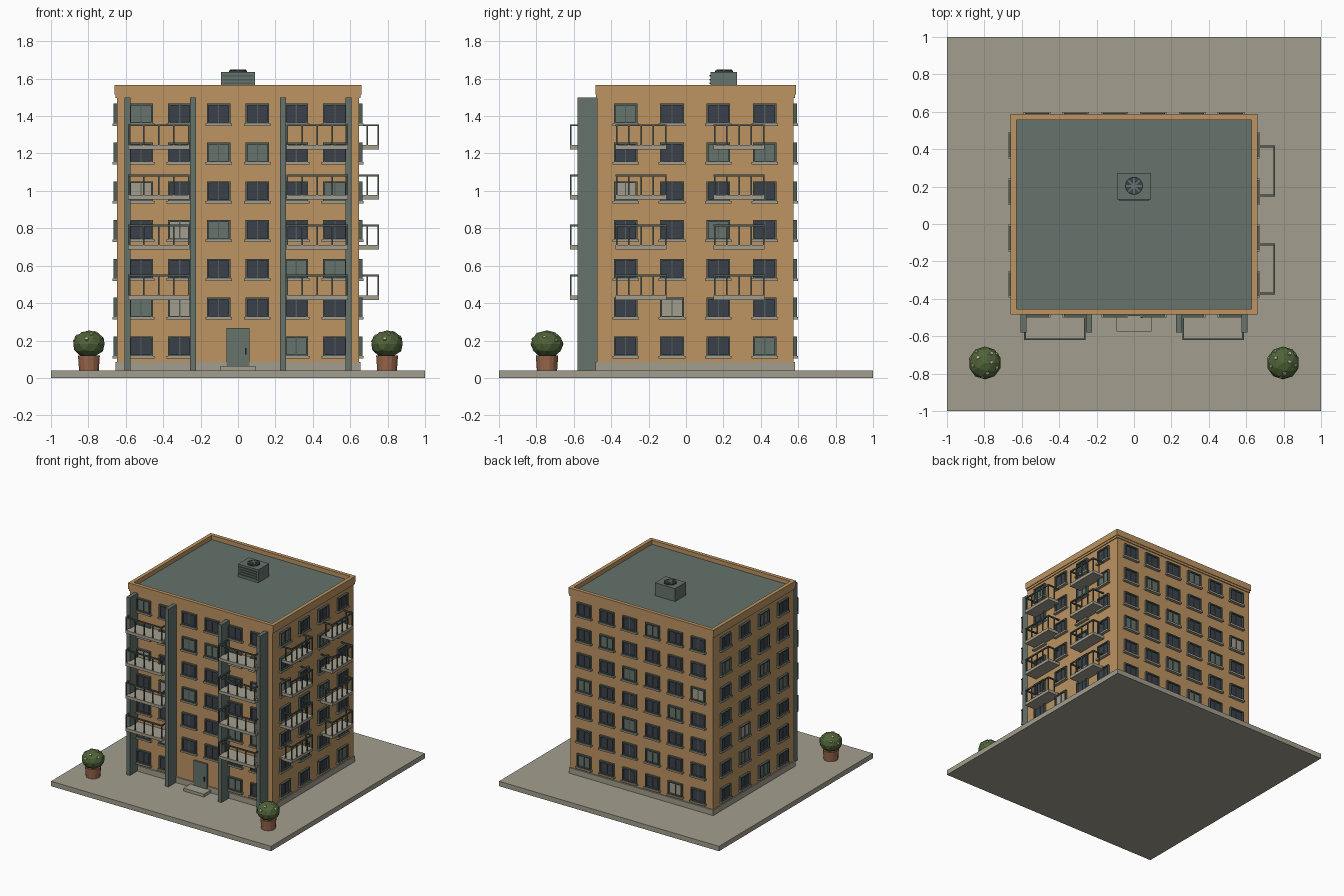
import bpy, bmesh, math, random
from mathutils import Matrix, Vector

if "Cube" in bpy.data.objects:
    bpy.data.objects.remove(bpy.data.objects["Cube"])

random.seed(4)


def mat(name, hexcol):
    """Flat material from an sRGB hex colour, stored as linear values."""
    c = [int(hexcol[i:i + 2], 16) / 255 for i in (0, 2, 4)]
    lin = [x / 12.92 if x <= 0.04045 else ((x + 0.055) / 1.055) ** 2.4 for x in c]
    m = bpy.data.materials.new(name)
    m.diffuse_color = (*lin, 1)
    m.use_nodes = True
    m.node_tree.nodes["Principled BSDF"].inputs["Base Color"].default_value = m.diffuse_color
    return m


WALL = mat("ochre wall", "BD9462")
STONE = mat("concrete", "A39E8E")
SLATE = mat("slate green", "65736B")
FRAME = mat("dark frame", "525E58")
GLASS = mat("dark glass", "3B404B")
CLAY = mat("terracotta", "9A664A")
LEAF = mat("leaf green", "4F6338")
BLOSSOM = mat("pale blossom", "B9B8A6")


class Part:
    """Collects boxes and solids of one colour into one object."""

    def __init__(self, name, material):
        self.name, self.material, self.bm = name, material, bmesh.new()

    def box(self, x0, x1, y0, y1, z0, z1, M=Matrix()):
        T = Matrix.Translation(((x0 + x1) / 2, (y0 + y1) / 2, (z0 + z1) / 2))
        S = Matrix.Diagonal((x1 - x0, y1 - y0, z1 - z0, 1))
        bmesh.ops.create_cube(self.bm, size=1, matrix=M @ T @ S)

    def cyl(self, r0, r1, depth, M, n=16):
        bmesh.ops.create_cone(self.bm, cap_ends=True, segments=n, radius1=r0,
                              radius2=r1, depth=depth, matrix=M)

    def done(self):
        me = bpy.data.meshes.new(self.name)
        self.bm.to_mesh(me)
        self.bm.free()
        me.materials.append(self.material)
        ob = bpy.data.objects.new(self.name, me)
        bpy.context.collection.objects.link(ob)
        return ob


def block(name, material, *dims):
    p = Part(name, material)
    p.box(*dims)
    return p.done()


# Main masses
W, Y0, Y1 = 0.647, -0.477, 0.575
YC = (Y0 + Y1) / 2
block("ground_slab", STONE, -1, 1, -1, 1, 0, 0.04)
block("main_block", WALL, -W, W, Y0, Y1, 0.04, 1.515)
block("plinth", STONE, -W - 0.008, W + 0.008, Y0 - 0.008, Y1 + 0.008, 0.04, 0.086)
block("roof_deck", SLATE, -0.64, 0.64, Y0 + 0.01, Y1 - 0.01, 1.51, 1.53)

# Parapet ring with a slimmer band below
p = Part("parapet", WALL)
for e, z0, z1 in ((0.012, 1.515, 1.565), (0.007, 1.497, 1.515)):
    x, a, b, t = W + e, Y0 - e + 0.004, Y1 + e, 0.03
    p.box(-x, x, a, a + t, z0, z1)
    p.box(-x, x, b - t, b, z0, z1)
    for s in (-1, 1):
        p.box(*sorted((s * x, s * (x - t))), a + t, b - t, z0, z1)
p.done()


# Wall frames: local x runs along the wall, local -y points outward
def wall(angle, x, y):
    return Matrix.Translation((x, y, 0)) @ Matrix.Rotation(math.radians(angle), 4, 'Z')


FRONT, RIGHT = wall(0, 0, Y0), wall(90, W, YC)
BACK, LEFT = wall(180, 0, Y1), wall(-90, -W, YC)
SIX = [(i - 2.5) * 0.2075 for i in range(6)]
FOUR = [(i - 1.5) * 0.248 for i in range(4)]

# Windows: rows from the top; d dark, g grey blind, b beige blind, - none
PATTERN = {
    "front": (FRONT, SIX, "gddddd ddggdd bddddg dbgddd ddddgg gbdddd dd--gd"),
    "right": (RIGHT, FOUR, "gddd ddgg bddd ddgd dddd dbdd dddg"),
    "back": (BACK, SIX, "dddgdd dgdddd ddgddb gdddgd ddgddd dddgdd gdddbd"),
    "left": (LEFT, FOUR, "ddgd gddd ddgd dddg dbdd dgdd ddgd"),
}
for side, (M, cols, rows) in PATTERN.items():
    frames = Part(side + "_window_frames", FRAME)
    sills = Part(side + "_window_sills", STONE)
    panes = {"d": Part(side + "_dark_panes", GLASS),
             "g": Part(side + "_grey_blinds", SLATE),
             "b": Part(side + "_beige_blinds", STONE)}
    for r, row in enumerate(rows.split()):
        z = 1.412 - r * 0.2073
        for u, kind in zip(cols, row):
            if kind == "-":
                continue
            w, h, t = 0.063, 0.054, 0.010
            panes[kind].box(u - w + t, u + w - t, -0.006, 0.002, z - h + t, z + h - t, M)
            for s in (-1, 1):
                frames.box(*sorted((u + s * w, u + s * (w - t))), -0.018, 0.002, z - h, z + h, M)
                frames.box(u - w + t, u + w - t, -0.018, 0.002,
                           *sorted((z + s * h, z + s * (h - t))), M)
            frames.box(u - 0.003, u + 0.003, -0.011, 0.002, z - h + t, z + h - t, M)
            sills.box(u - 0.071, u + 0.071, -0.024, 0.002, z - h - 0.010, z - h + 0.003, M)
    for q in (frames, sills, *panes.values()):
        q.done()

# Vertical fins on the front
p = Part("front_fins", SLATE)
for x in (-0.592, -0.241, 0.241, 0.592):
    p.box(x - 0.016, x + 0.016, -0.581, Y0 + 0.002, 0.04, 1.5)
p.done()


# Balconies: slab plus three-sided railing
def balconies(name, M, centres, half, depth):
    slabs, rails = Part(name + "_balcony_slabs", STONE), Part(name + "_balcony_rails", FRAME)
    t = 0.005
    for k in range(4):
        z = 0.418 + k * 0.268
        top = z + 0.134
        for c in centres:
            slabs.box(c - half, c + half, -depth, 0.002, z, z + 0.024, M)
            rails.box(c - half, c + half, -depth, -depth + 2 * t, top - 0.01, top, M)
            for i in range(5):
                u = c + (half - t) * (i - 2) / 2
                rails.box(u - t * 0.8, u + t * 0.8, -depth + 0.001, -depth + 0.009, z + 0.024, top - 0.01, M)
            for s in (-1, 1):
                u = c + s * (half - t)
                rails.box(u - t, u + t, -depth + 2 * t, 0.002, top - 0.01, top, M)
                v = -depth * 0.42
                rails.box(u - t * 0.8, u + t * 0.8, v - 0.004, v + 0.004, z + 0.024, top - 0.01, M)
    slabs.done()
    rails.done()


balconies("front", FRONT, (-0.423, 0.423), 0.165, 0.144)
balconies("right", RIGHT, (-0.289, 0.235), 0.136, 0.108)

# Entrance
block("entrance_step", STONE, -0.093, 0.093, -0.575, Y0, 0.04, 0.064)
block("door", SLATE, -0.062, 0.062, Y0 - 0.014, Y0, 0.064, 0.268)
block("door_handle", GLASS, 0.038, 0.046, Y0 - 0.026, Y0 - 0.012, 0.125, 0.16)

# Rooftop cooling unit with louvres and fan
block("cooling_unit", SLATE, -0.092, 0.092, 0.132, 0.272, 1.53, 1.636)
p = Part("cooling_louvres", FRAME)
for i in range(4):
    p.box(-0.08, 0.08, 0.126, 0.133, 1.551 + i * 0.02, 1.559 + i * 0.02)
p.done()
p = Part("fan_disc", GLASS)
p.cyl(0.048, 0.048, 0.010, Matrix.Translation((0, 0.204, 1.640)), 20)
p.done()
p = Part("fan_blades", SLATE)
for i in range(8):
    R = Matrix.Translation((0, 0.204, 1.645)) @ Matrix.Rotation(i * math.pi / 4, 4, 'Z')
    p.box(0.008, 0.042, -0.005, 0.005, -0.003, 0.003, R)
p.cyl(0.012, 0.012, 0.006, Matrix.Translation((0, 0.204, 1.646)), 10)
p.done()

# Potted bushes with pale blossoms
for side, s in (("left", -1), ("right", 1)):
    x, y = s * 0.797, -0.743
    p = Part(side + "_pot", CLAY)
    p.cyl(0.054, 0.060, 0.08, Matrix.Translation((x, y, 0.08)), 14)
    p.done()
    C = Matrix.Translation((x, y, 0.181)) @ Matrix.Diagonal((1, 1, 0.83, 1))
    p = Part(side + "_bush", LEAF)
    bmesh.ops.create_icosphere(p.bm, subdivisions=2, radius=0.088, matrix=C)
    p.done()
    p = Part(side + "_blossoms", BLOSSOM)
    for i in range(10):
        z = 0.92 - i * 0.075
        a, r = i * 2.4 + random.random() * 0.4, math.sqrt(1 - z * z)
        d = Vector((r * math.cos(a), r * math.sin(a), z))
        p.cyl(0.012, 0.009, 0.008, C @ Matrix.Translation(d * 0.085)
              @ d.to_track_quat('Z', 'Y').to_matrix().to_4x4(), 5)
    p.done()
